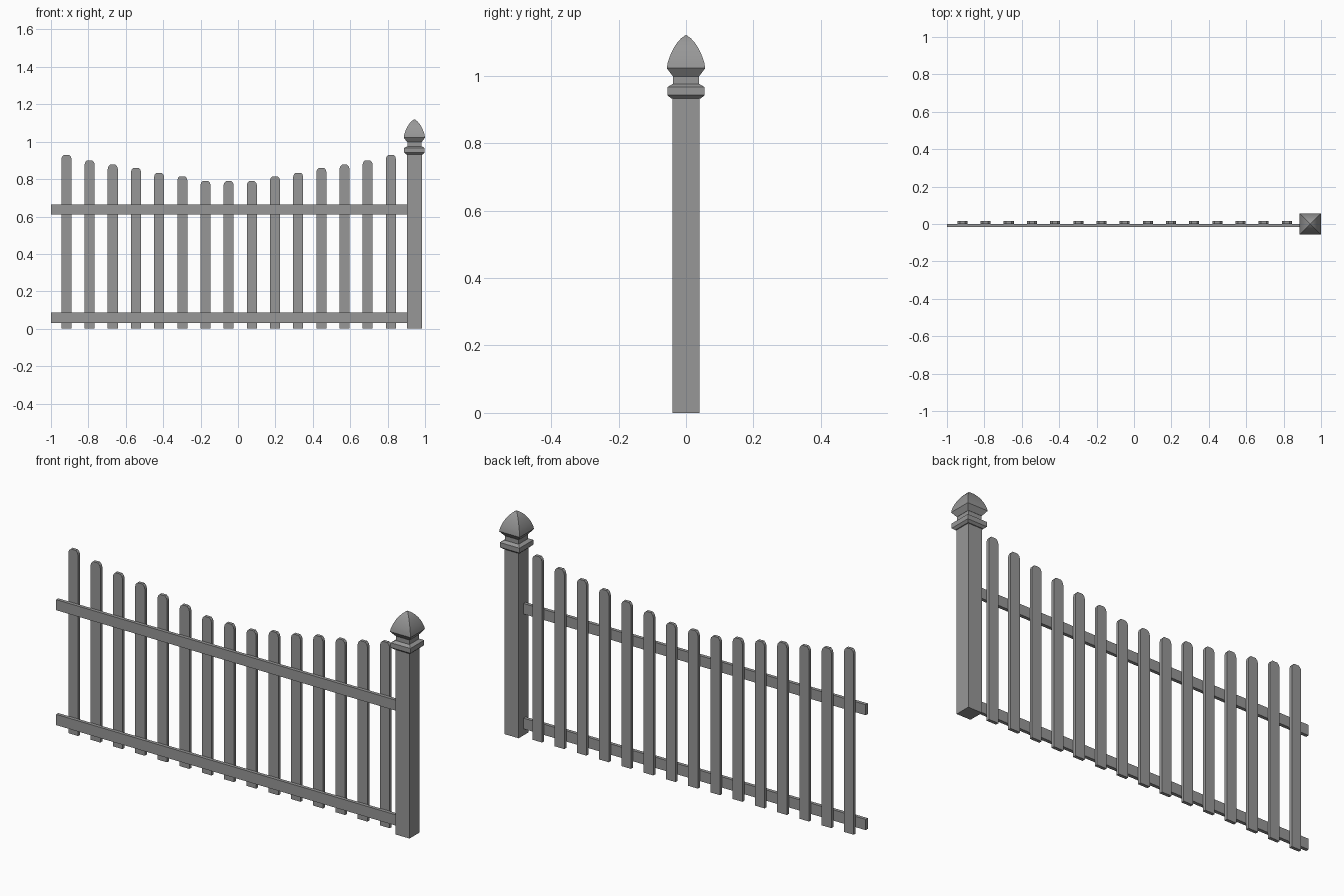
import bpy
import bmesh
import math

if "Cube" in bpy.data.objects:
    bpy.data.objects.remove(bpy.data.objects["Cube"], do_unlink=True)

GREY = (0.31, 0.31, 0.31, 1)
paint = bpy.data.materials.new("grey_paint")
paint.use_nodes = True
paint.diffuse_color = GREY
paint.node_tree.nodes["Principled BSDF"].inputs["Base Color"].default_value = GREY


def finish(bm, name, smooth=False):
    bmesh.ops.remove_doubles(bm, verts=bm.verts, dist=1e-5)
    bmesh.ops.recalc_face_normals(bm, faces=bm.faces)
    mesh = bpy.data.meshes.new(name)
    bm.to_mesh(mesh)
    bm.free()
    mesh.materials.append(paint)
    obj = bpy.data.objects.new(name, mesh)
    bpy.context.collection.objects.link(obj)
    if smooth:
        bpy.ops.object.select_all(action="DESELECT")
        obj.select_set(True)
        bpy.context.view_layer.objects.active = obj
        bpy.ops.object.shade_smooth_by_angle(angle=math.radians(25))
    return obj


def prism(name, outline, y0, y1):
    """Extrude an x-z outline from y0 to y1."""
    bm = bmesh.new()
    face = bm.faces.new([bm.verts.new((x, y0, z)) for x, z in outline])
    ext = bmesh.ops.extrude_face_region(bm, geom=[face])["geom"]
    moved = [v for v in ext if isinstance(v, bmesh.types.BMVert)]
    bmesh.ops.translate(bm, verts=moved, vec=(0, y1 - y0, 0))
    return finish(bm, name)


def square_turning(name, cx, profile, smooth=False):
    """Stack square rings from (half width, height) pairs."""
    bm = bmesh.new()
    rings = [[bm.verts.new((cx + sx * h, sy * h, z))
              for sx, sy in ((-1, -1), (1, -1), (1, 1), (-1, 1))]
             for h, z in profile]
    for low, high in zip(rings, rings[1:]):
        for i in range(4):
            j = (i + 1) % 4
            bm.faces.new((low[i], low[j], high[j], high[i]))
    bm.faces.new(rings[0])
    bm.faces.new(rings[-1])
    return finish(bm, name, smooth)


# Pickets: a row dipping toward the middle, with softened top corners
HALF = 0.027
TOPS = (0.79, 0.79, 0.815, 0.834, 0.86, 0.877, 0.90, 0.93)
for i in range(15):
    step = i - 7
    cx, top = -0.05 + step * 0.1239, TOPS[abs(step)]
    right = [(HALF, 0), (HALF, top - 0.022), (0.023, top - 0.009), (0.014, top)]
    outline = [(cx + x, z) for x, z in right]
    outline += [(cx - x, z) for x, z in reversed(right)]
    prism(f"picket_{i + 1}", outline, 0.0, 0.016)

# Horizontal rails on the front side
for name, low, high in (("lower_rail", 0.032, 0.086), ("upper_rail", 0.61, 0.663)):
    prism(name, [(-1, low), (0.91, low), (0.91, high), (-1, high)], -0.017, 0.0)

# Post, collar, neck and pointed finial
POST_X = 0.943
square_turning("post", POST_X, [(0.0395, 0), (0.0395, 0.935)])
square_turning("post_collar", POST_X, [
    (0.044, 0.932), (0.055, 0.942), (0.055, 0.966), (0.040, 0.975)])
square_turning("post_neck", POST_X, [(0.038, 0.97), (0.038, 1.0)])
square_turning("post_finial", POST_X, [
    (0.039, 0.998), (0.057, 1.022), (0.0545, 1.037), (0.050, 1.052),
    (0.044, 1.067), (0.036, 1.083), (0.026, 1.098), (0.014, 1.111),
    (0.001, 1.12)], smooth=True)
